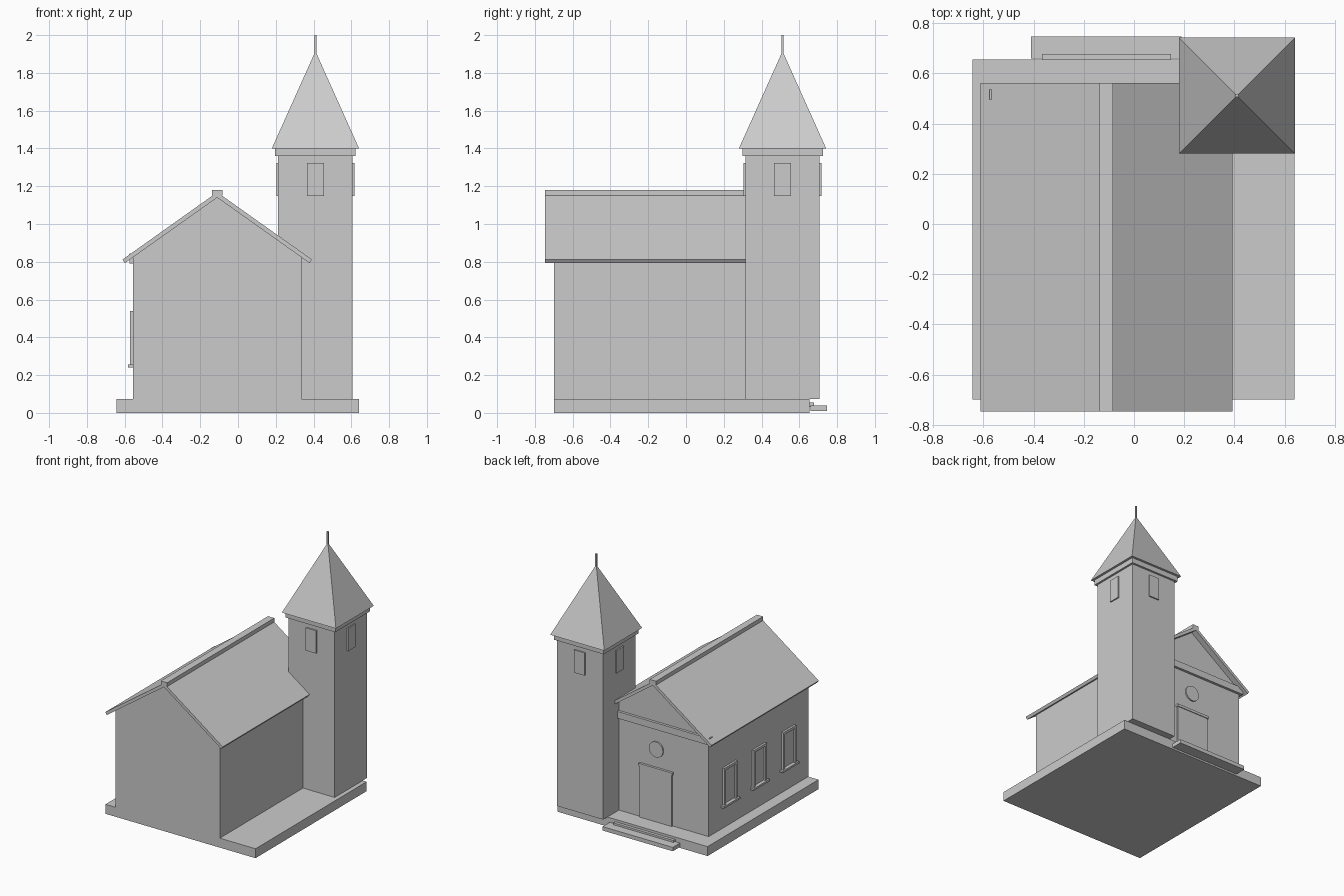
import bpy, math
from mathutils import Matrix

old = bpy.data.objects.get("Cube")
if old:
    bpy.data.objects.remove(old, do_unlink=True)

grey = bpy.data.materials.new("plain_grey")
grey.use_nodes = True
colour = (0.6, 0.6, 0.6, 1)
grey.diffuse_color = colour
grey.node_tree.nodes["Principled BSDF"].inputs["Base Color"].default_value = colour


def finish(name, verts, faces):
    mesh = bpy.data.meshes.new(name)
    mesh.from_pydata(verts, [], faces)
    mesh.materials.append(grey)
    ob = bpy.data.objects.new(name, mesh)
    bpy.context.collection.objects.link(ob)
    return ob


def prism(name, profile, y0, y1):
    """Extrude a counter-clockwise (x, z) profile from y0 to y1."""
    n = len(profile)
    verts = [(x, y, z) for y in (y0, y1) for x, z in profile]
    faces = [tuple(range(n)), tuple(reversed(range(n, 2 * n)))]
    faces += [(i, i + n, (i + 1) % n + n, (i + 1) % n) for i in range(n)]
    return finish(name, verts, faces)


def box(name, x, y, z):
    return prism(name, [(x[0], z[0]), (x[1], z[0]), (x[1], z[1]), (x[0], z[1])], *y)


def around(c, half):
    return (c - half, c + half)


RIDGE, HALF, SLOPE = -0.11, 0.445, 0.71
FRONT, BACK = -0.70, 0.515
TX, TY = 0.41, 0.511

# Plinth and entrance steps
box("plinth", (-0.643, 0.64), (FRONT, 0.655), (0, 0.073))
box("upper_step", around(RIDGE, 0.257), (0.65, 0.678), (0.03, 0.055))
box("lower_step", around(RIDGE, 0.3), (0.66, 0.747), (0.01, 0.04))

# Hall with gabled ends
eave = 1.14 - HALF * SLOPE
left, right = around(RIDGE, HALF)
prism("hall_walls", [(left, 0.07), (right, 0.07), (right, eave),
                     (RIDGE, 1.14), (left, eave)], FRONT, BACK)

# Roof with square-cut eaves, and ridge cap
top, out, under = 1.168, 0.502, 0.489
roof = [(RIDGE - out, top - out * SLOPE), (RIDGE - under, 1.14 - under * SLOPE),
        (RIDGE, 1.14), (RIDGE + under, 1.14 - under * SLOPE),
        (RIDGE + out, top - out * SLOPE), (RIDGE, top)]
prism("roof", roof, -0.747, 0.562)
box("ridge_cap", around(RIDGE, 0.027), (-0.747, 0.562), (1.15, 1.18))

# Entrance wall: cornice, door, lintel and round window
box("gable_cornice", around(RIDGE, 0.465), around(BACK, 0.02), (0.79, 0.843))
box("door", around(RIDGE, 0.137), (BACK - 0.01, BACK + 0.012), (0.07, 0.47))
box("door_lintel", around(RIDGE, 0.145), (BACK - 0.01, BACK + 0.018), (0.47, 0.49))
disc = [(RIDGE + 0.06 * math.cos(a), 0.63 + 0.06 * math.sin(a))
        for a in (math.tau * i / 24 for i in range(24))]
prism("round_window", disc, BACK - 0.01, BACK + 0.01)

# Side windows: pane, frame bars and sill
for i in range(3):
    y = -0.0925 + (i - 1) * 0.36
    box(f"window_pane_{i}", (left - 0.004, left + 0.01), around(y, 0.07), (0.26, 0.53))
    for side in (-1, 1):
        box(f"window_jamb_{i}_{side}", (left - 0.016, left + 0.01),
            around(y + side * 0.07, 0.01), (0.255, 0.52))
    box(f"window_head_{i}", (left - 0.016, left + 0.01), around(y, 0.08), (0.52, 0.54))
    box(f"window_sill_{i}", (left - 0.027, left + 0.01), around(y, 0.1), (0.24, 0.255))

# Tower with shuttered openings on each face
box("tower", around(TX, 0.197), around(TY, 0.197), (0.073, 1.36))
box("tower_cornice", around(TX, 0.213), around(TY, 0.213), (1.36, 1.4))
for i in range(4):
    shutter = box(f"tower_shutter_{i}", around(0, 0.045), (-0.207, -0.19), (1.148, 1.324))
    shutter.matrix_world = Matrix.Translation((TX, TY, 0)) @ Matrix.Rotation(i * math.pi / 2, 4, "Z")

# Spire and finial
r = 0.231
corners = [(TX + a * r, TY + b * r, 1.4) for a, b in ((-1, -1), (1, -1), (1, 1), (-1, 1))]
finish("spire", corners + [(TX, TY, 1.915)],
       [(3, 2, 1, 0)] + [(i, (i + 1) % 4, 4) for i in range(4)])
box("finial", around(TX, 0.006), around(TY, 0.006), (1.88, 2.0))
